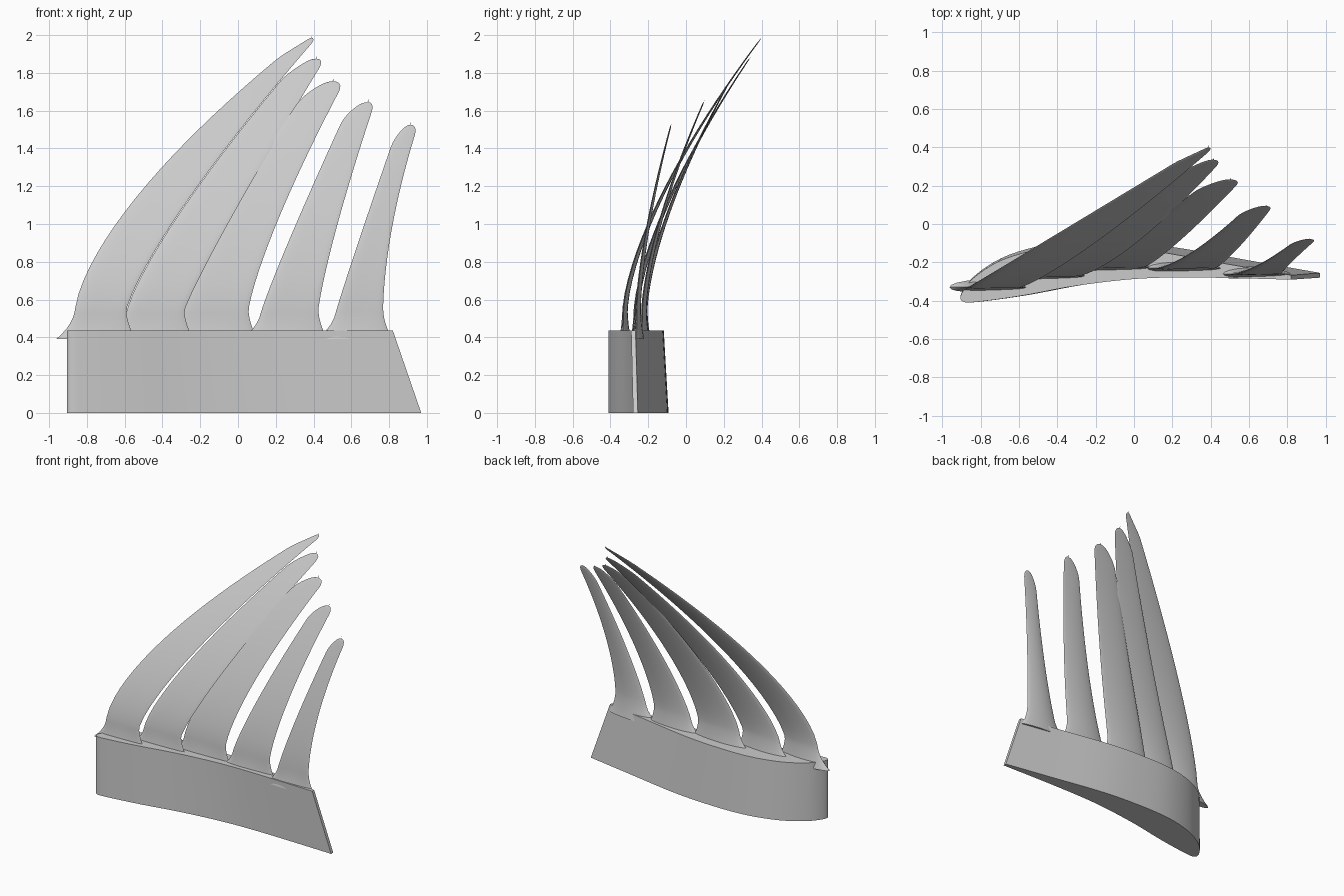
import bpy, bmesh, math
from mathutils import Vector

cube = bpy.data.objects.get("Cube")
if cube:
    bpy.data.objects.remove(cube, do_unlink=True)

grey = bpy.data.materials.new("light_grey")
grey.use_nodes = True
colour = (0.6, 0.6, 0.6, 1)
grey.diffuse_color = colour
grey.node_tree.nodes["Principled BSDF"].inputs["Base Color"].default_value = colour


def loft(name, rings, apex=None):
    """Skin closed rings; cap the ends, or close the last ring on an apex."""
    bm = bmesh.new()
    loops = [[bm.verts.new(p) for p in ring] for ring in rings]
    count = len(loops[0])
    for low, high in zip(loops, loops[1:]):
        for i in range(count):
            j = (i + 1) % count
            bm.faces.new((low[i], low[j], high[j], high[i]))
    bm.faces.new(loops[0][::-1])
    if apex:
        tip = bm.verts.new(apex)
        for i in range(count):
            bm.faces.new((loops[-1][i], loops[-1][(i + 1) % count], tip))
    else:
        bm.faces.new(loops[-1])
    bmesh.ops.recalc_face_normals(bm, faces=bm.faces)
    mesh = bpy.data.meshes.new(name)
    bm.to_mesh(mesh)
    bm.free()
    mesh.materials.append(grey)
    obj = bpy.data.objects.new(name, mesh)
    bpy.context.collection.objects.link(obj)
    bpy.ops.object.select_all(action='DESELECT')
    obj.select_set(True)
    bpy.context.view_layer.objects.active = obj
    bpy.ops.object.shade_smooth_by_angle(angle=math.radians(40))
    return obj


def smooth_path(points, steps):
    """Catmull-Rom curve through an open list of points."""
    pts = [Vector(p) for p in points]
    pts = [pts[0]] + pts + [pts[-1]]
    path = []
    for a, b, c, d in zip(pts, pts[1:], pts[2:], pts[3:]):
        for k in range(steps):
            t = k / steps
            path.append(b + (c - a) * t / 2 + (a * 2 - b * 5 + c * 4 - d) * t * t / 2
                        + (b * 3 - a - c * 3 + d) * t ** 3 / 2)
    return path + [pts[-1]]


# Wing root: cambered section, blunt trailing edge, tapering upward
section = smooth_path([
    (.97, -.255), (.6, -.19), (.2, -.12), (-.1, -.095), (-.4, -.1),
    (-.65, -.16), (-.82, -.26), (-.9, -.36), (-.89, -.405), (-.8, -.405),
    (-.55, -.37), (-.25, -.315), (.1, -.275), (.45, -.268), (.97, -.28)], 5)
pivot = Vector((-.905, -.41))
loft("wing_root", [[(*(pivot + (p - pivot) * s), z) for p in section]
                   for s, z in ((1, 0), (.92, .435))])

FOOT, NECK = .39, .54     # bottom of the feathers, end of the root flare
SIDE = 10                 # points along each side of a feather section


def feather(name, top, left, right, tip_x, y_root, y_tip):
    """Swept blade; left and right are (start x, sweep, power) of its edges."""
    crown = top - .015

    def ring(z):
        u = max(0, (z - NECK) / (top - NECK))
        flare = max(0, (NECK + .02 - z) / (NECK + .02 - FOOT)) ** 2
        x0 = left[0] + left[1] * u ** left[2] - .1 * flare
        x1 = right[0] + right[1] * u ** right[2] + .05 * flare
        # rounded tip, starting earlier on the leading side
        for start, lead in ((.12, True), (.06, False)):
            s = min(1, max(0, (z - crown + start) / start))
            k = .96 * (1 - math.sqrt(1 - s * s))
            if lead:
                x0 += (tip_x - x0) * k
            else:
                x1 += (tip_x - x1) * k
        y = y_root + (y_tip - y_root) * u ** 1.5
        thick = (.026 * (1 - .75 * u) + .036 * flare) * min(1, (x1 - x0) / .06)
        pts = []
        for i in range(2 * SIDE):
            a = math.pi * i / SIDE
            f = (1 - math.cos(a)) / 2
            half = thick * .5 * math.sin(a) * (1.25 - .5 * f)
            camber = .008 * math.sin(math.pi * f) * (1 - u)
            pts.append((x0 + (x1 - x0) * f, y + half + camber, z))
        return pts

    levels = [FOOT + (NECK + .02 - FOOT) * i / 6 for i in range(6)]
    body_top = crown - .12
    levels += [NECK + .02 + (body_top - NECK - .02) * i / 18 for i in range(18)]
    levels += [body_top + .12 * math.sin(math.pi / 2 * i / 10) for i in range(11)]
    loft(name, [ring(z) for z in levels], (tip_x, y_tip, top))


# Five tip feathers, from the leading edge to the trailing edge
feather("feather_first", 2.0, (-.863, 1.225, 1.5), (-.592, 1.02, 1.25), .39, -.33, .41)
feather("feather_second", 1.89, (-.588, .925, 1.25), (-.285, .755, 1.1), .415, -.27, .345)
feather("feather_third", 1.77, (-.285, .691, 1.27), (.055, .516, 1.27), .505, -.225, .24)
feather("feather_fourth", 1.66, (.124, .479, 1.08), (.425, .305, 1.23), .69, -.23, .1)
feather("feather_fifth", 1.54, (.52, .335, 1.04), (.768, .19, 1.69), .915, -.26, -.075)
